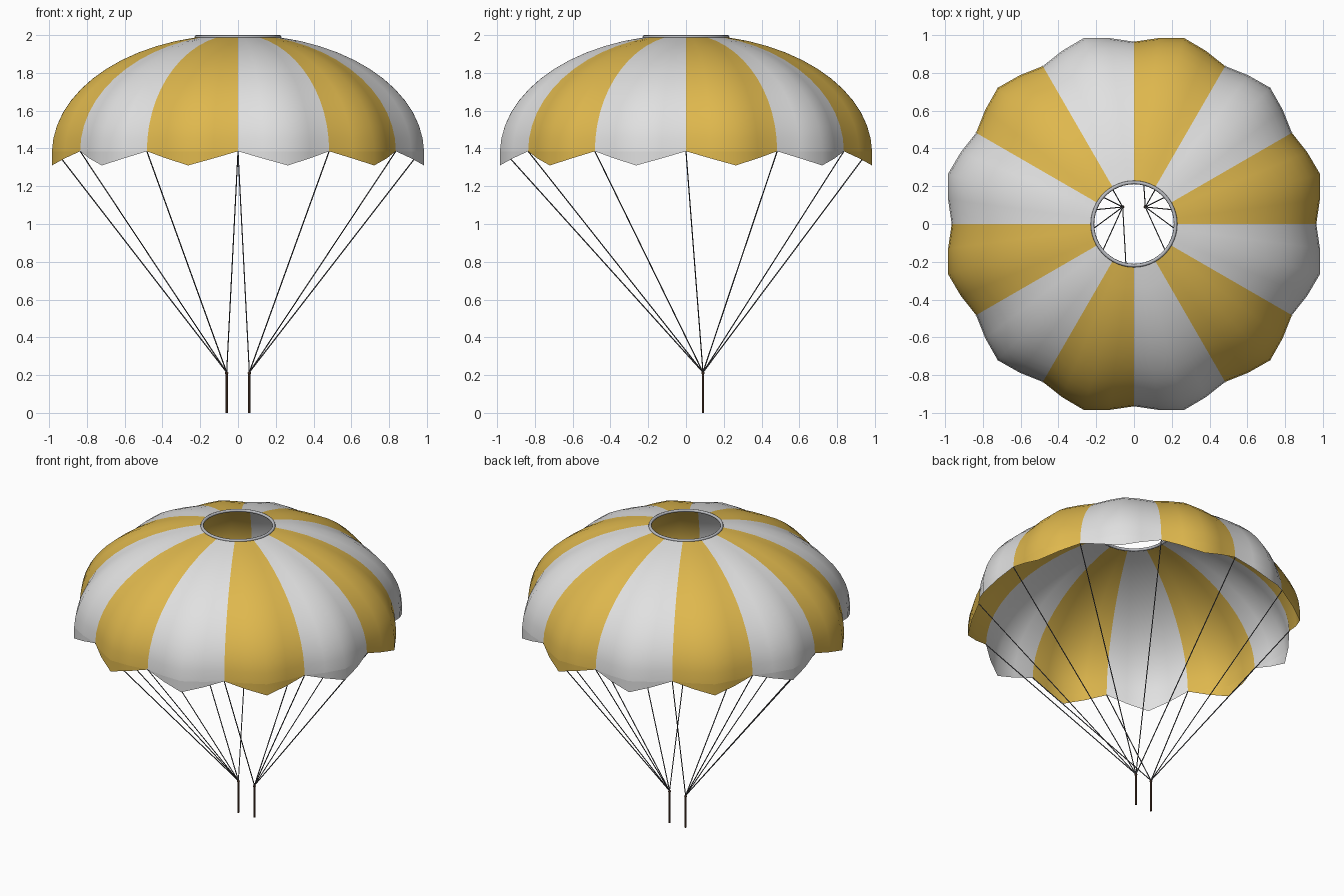
import bpy, bmesh, math
from mathutils import Vector

if "Cube" in bpy.data.objects:
    bpy.data.objects.remove(bpy.data.objects["Cube"])

GORES, SEG, RINGS = 12, 4, 12
RIM_R, RIM_Z, VENT_R, TOP_Z = 0.965, 1.385, 0.222, 1.988
BULGE, DROP = 0.055, 0.075
RISER_X, RISER_Y, RISER_Z = 0.06, 0.09, 0.215


def material(name, rgb):
    m = bpy.data.materials.new(name)
    m.diffuse_color = (*rgb, 1)
    m.use_nodes = True
    m.node_tree.nodes["Principled BSDF"].inputs["Base Color"].default_value = m.diffuse_color
    return m


YELLOW = material("golden yellow", (0.74, 0.48, 0.075))
WHITE = material("white cloth", (0.75, 0.75, 0.75))
GREY = material("vent grey", (0.50, 0.51, 0.54))
CORD = material("cord grey", (0.10, 0.10, 0.11))
BROWN = material("riser brown", (0.10, 0.05, 0.03))


def add(name, bm, mats, angle=40):
    me = bpy.data.meshes.new(name)
    bm.to_mesh(me)
    bm.free()
    ob = bpy.data.objects.new(name, me)
    bpy.context.collection.objects.link(ob)
    for m in mats:
        me.materials.append(m)
    bpy.ops.object.select_all(action='DESELECT')
    ob.select_set(True)
    bpy.context.view_layer.objects.active = ob
    bpy.ops.object.shade_smooth_by_angle(angle=math.radians(angle))
    return ob


def striped_sheet(name, rows, point):
    """Closed band around z; gores alternate between two colours."""
    bm = bmesh.new()
    n = GORES * SEG
    grid = [[bm.verts.new(point(r, i)) for i in range(n)] for r in range(rows + 1)]
    for r in range(rows):
        for i in range(n):
            j = (i + 1) % n
            quad = (grid[r][i], grid[r][j], grid[r + 1][j], grid[r + 1][i])
            f = bm.faces.new(quad)
            f.material_index = (i // SEG) % 2
    # seam points of the flap have no height
    bmesh.ops.remove_doubles(bm, verts=bm.verts, dist=1e-5)
    return add(name, bm, [YELLOW, WHITE])


def around(r, z, i):
    a = 2 * math.pi * i / (GORES * SEG)
    return Vector((r * math.cos(a), r * math.sin(a), z))


# Canopy dome: elliptical profile, each gore billowing between its seams
PHI_TOP = math.acos(VENT_R / RIM_R)
HEIGHT = (TOP_Z - RIM_Z) / math.sin(PHI_TOP)


def dome(row, i):
    phi = PHI_TOP * row / RINGS
    puff = BULGE * math.sin(math.pi * (i % SEG) / SEG) ** 2 * (1 - row / RINGS) ** 0.5
    return around(RIM_R * math.cos(phi) + puff, RIM_Z + HEIGHT * math.sin(phi), i)


striped_sheet("canopy", RINGS, dome)


# Pointed flaps hanging from the rim
def flap(row, i):
    p = dome(0, i)
    if row == 0:
        t = (i % SEG) / SEG
        p.z -= DROP * (1 - abs(2 * t - 1))
    return p


striped_sheet("rim_flaps", 1, flap)

# Vent ring
bpy.ops.mesh.primitive_torus_add(major_segments=48, minor_segments=8, major_radius=0.22,
                                 minor_radius=0.0095, location=(0, 0, 1.9905))
ring = bpy.context.object
ring.name = "vent_ring"
ring.data.materials.append(GREY)
bpy.ops.object.shade_smooth_by_angle(angle=math.radians(60))


def rod(bm, a, b, r, sides):
    d = b - a
    geo = bmesh.ops.create_cone(bm, cap_ends=True, segments=sides, radius1=r, radius2=r,
                                depth=d.length)
    rot = d.to_track_quat('Z', 'Y')
    for v in geo['verts']:
        v.co = rot @ v.co + (a + b) / 2


# Suspension lines: six to each riser
bm = bmesh.new()
for k in range(GORES):
    side = -1 if 4 <= k <= 9 else 1
    rod(bm, Vector((side * RISER_X, RISER_Y, RISER_Z)), dome(0, k * SEG), 0.0032, 6)
add("suspension_lines", bm, [CORD])

# Risers with a small knot on top
for side, label in ((-1, "left"), (1, "right")):
    bm = bmesh.new()
    top = Vector((side * RISER_X, RISER_Y, RISER_Z))
    rod(bm, Vector((top.x, top.y, 0)), top, 0.0065, 8)
    knot = bmesh.ops.create_uvsphere(bm, u_segments=8, v_segments=6, radius=0.009)
    bmesh.ops.translate(bm, verts=knot['verts'], vec=top - Vector((0, 0, 0.004)))
    add(label + "_riser", bm, [BROWN])
